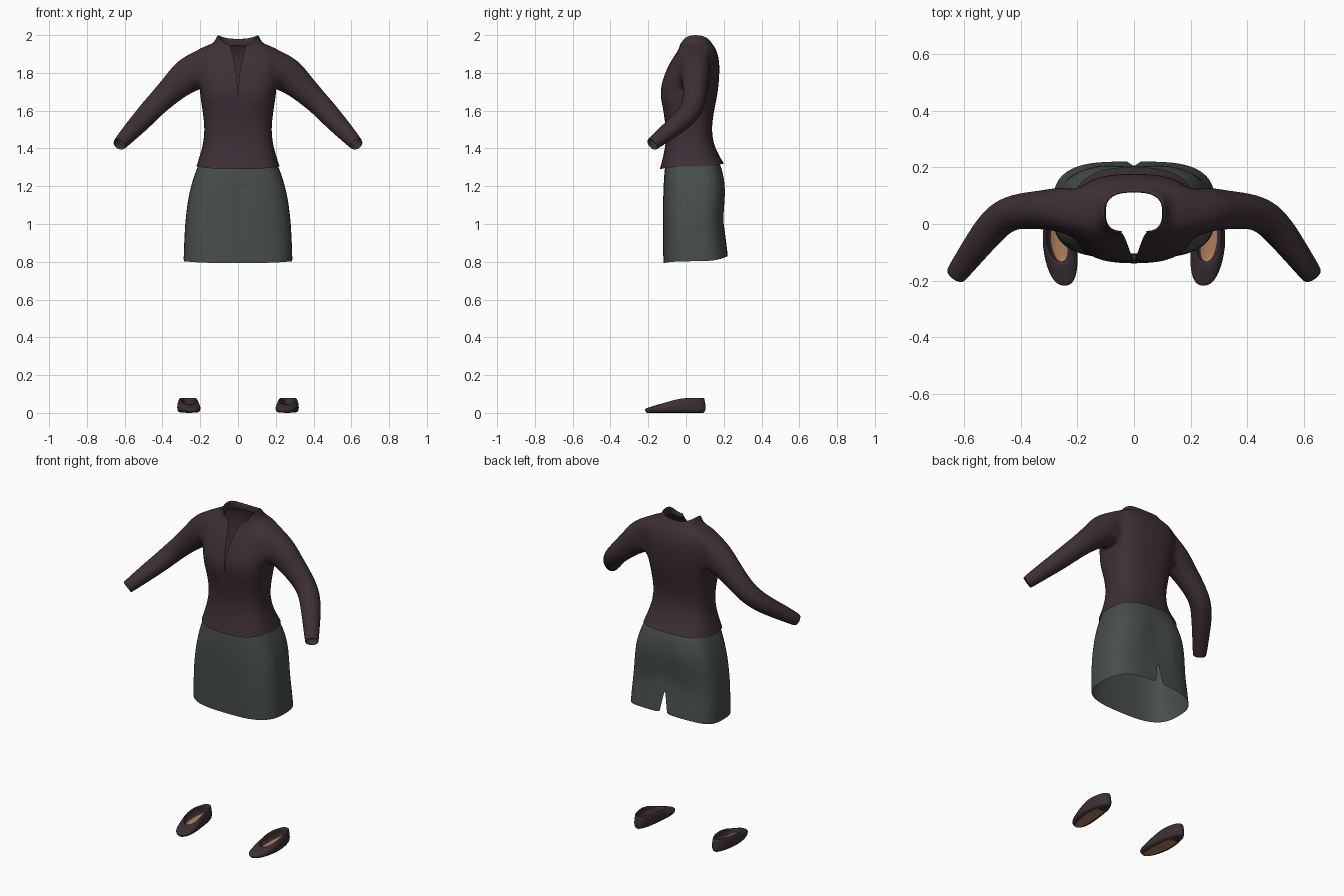
import bpy, bmesh, math
from mathutils import Vector

if "Cube" in bpy.data.objects:
    bpy.data.objects.remove(bpy.data.objects["Cube"])


def material(name, rgb):
    m = bpy.data.materials.new(name)
    m.diffuse_color = (*rgb, 1)
    m.use_nodes = True
    m.node_tree.nodes["Principled BSDF"].inputs["Base Color"].default_value = m.diffuse_color
    return m


PLUM = material("dark plum", (0.047, 0.029, 0.037))
GREEN = material("grey green", (0.064, 0.077, 0.066))
TAN = material("tan leather", (0.42, 0.21, 0.105))


def finish(bm, name, mats, levels, recalc=False):
    """Turn a right-hand half into a mirrored, smoothed object."""
    if recalc:
        bmesh.ops.recalc_face_normals(bm, faces=bm.faces[:])
    loose = [v for v in bm.verts if not v.link_faces]
    bmesh.ops.delete(bm, geom=loose, context='VERTS')
    for f in bm.faces:
        f.smooth = True
    me = bpy.data.meshes.new(name)
    bm.to_mesh(me)
    bm.free()
    for m in mats:
        me.materials.append(m)
    ob = bpy.data.objects.new(name, me)
    bpy.context.collection.objects.link(ob)
    mir = ob.modifiers.new("mirror", 'MIRROR')
    mir.merge_threshold = 0.001
    sub = ob.modifiers.new("smooth", 'SUBSURF')
    sub.levels = sub.render_levels = levels
    return ob


def half_grid(bm, rows, cols, e, gap_side):
    """Rows of half rings, front centre to back centre.
    Row: z front, z side, z back, half width, y front, y back, centre gap."""
    grid = []
    for zf, zs, zb, hw, yf, yb, gap in rows:
        ring = []
        for j in range(cols + 1):
            a = math.pi * j / cols
            s, c = math.sin(a), math.cos(a)
            if j in (0, cols):
                s = 0
            if abs(c) < 1e-6:
                c = 0
            g = gap if c * gap_side > 0 else 0
            x = g + (hw - g) * s ** e
            y = (yf + yb) / 2 - (yb - yf) / 2 * math.copysign(abs(c) ** e, c)
            z = zs + ((zf if c > 0 else zb) - zs) * c * c
            ring.append(bm.verts.new((x, y, z)))
        grid.append(ring)
    return grid


def skin(bm, grid, hole=lambda r, c: False):
    for r in range(len(grid) - 1):
        for c in range(len(grid[0]) - 1):
            if not hole(r, c):
                bm.faces.new((grid[r][c], grid[r][c + 1], grid[r + 1][c + 1], grid[r + 1][c]))


# Jacket: body, neck opening and collar
bm = bmesh.new()
rows = [
    (1.29, 1.305, 1.32, .222, -.140, .202, 0),
    (1.34, 1.35, 1.36, .207, -.126, .178, 0),
    (1.42, 1.42, 1.42, .186, -.108, .147, 0),
    (1.50, 1.50, 1.50, .177, -.106, .136, 0),
    (1.58, 1.58, 1.58, .186, -.118, .146, 0),
    (1.645, 1.645, 1.645, .196, -.137, .159, 0),
    (1.70, 1.70, 1.70, .205, -.144, .170, .002),
    (1.76, 1.77, 1.77, .216, -.132, .177, .004),
    (1.82, 1.84, 1.84, .222, -.104, .179, .012),
    (1.87, 1.923, 1.89, .212, -.074, .172, .022),
    (1.91, 1.945, 1.935, .170, -.048, .155, .032),
    (1.935, 1.957, 1.955, .125, -.034, .138, .040),
    (1.955, 2.008, 1.985, .108, -.032, .118, .044),
    (1.945, 1.995, 1.975, .100, -.027, .111, .044),
    (1.925, 1.955, 1.945, .100, -.025, .112, .040),
]
grid = half_grid(bm, rows, 12, .75, 1)
for r in (5, 6, 7):                                   # soft hollow at the front centre
    grid[r][0].co.y += .012
skin(bm, grid, lambda r, c: 6 <= r < 9 and 4 <= c < 8)

# Sleeve: grown from the armhole loop
loop = ([grid[6][c] for c in range(4, 9)] + [grid[7][8], grid[8][8]]
        + [grid[9][c] for c in range(8, 3, -1)] + [grid[8][4], grid[7][4]])
stations = [                                          # centre, radius up, radius back
    ((.255, .052, 1.795), .100, .082),
    ((.320, .050, 1.742), .080, .070),
    ((.400, .047, 1.665), .066, .065),
    ((.460, .030, 1.605), .061, .063),
    ((.510, -.020, 1.548), .055, .060),
    ((.570, -.100, 1.485), .047, .049),
    ((.632, -.185, 1.417), .036, .039),
    ((.627, -.178, 1.422), .031, .034),
    ((.610, -.155, 1.441), .031, .034),
]
n = len(loop)
pts = [Vector(s[0]) for s in stations]
for k, (c, ru, rb) in enumerate(stations):
    lo, hi = (max(k - 1, 0), k + 1) if k < 6 else (5, 6)
    d = (pts[hi] - pts[lo]).normalized()
    up = (Vector((0, 0, 1)) - d * d.z).normalized()
    back = up.cross(d)
    ring = []
    for i in range(n):
        a = -math.pi / 2 + (i - 2) * 2 * math.pi / n
        ring.append(bm.verts.new(pts[k] + back * (rb * math.cos(a)) + up * (ru * math.sin(a))))
    for i in range(n):
        j = (i + 1) % n
        bm.faces.new((loop[i], loop[j], ring[j], ring[i]))
    loop = ring
finish(bm, "jacket", [PLUM], 2)

# Skirt: open tube with a slit at the back
bm = bmesh.new()
rows = [
    (.793, .803, .830, .288, -.120, .221, .026),
    (.81, .82, .845, .289, -.121, .220, .024),
    (.90, .90, .91, .286, -.122, .212, .012),
    (.98, .98, .98, .282, -.122, .203, 0),
    (1.04, 1.04, 1.04, .277, -.122, .202, 0),
    (1.12, 1.12, 1.12, .267, -.122, .209, 0),
    (1.20, 1.20, 1.20, .251, -.120, .213, 0),
    (1.29, 1.29, 1.29, .221, -.114, .194, 0),
    (1.36, 1.36, 1.36, .190, -.104, .160, 0),
]
grid = half_grid(bm, rows, 16, .65, -1)
for r in (4, 5, 6):                                   # crease at the seat
    grid[r][16].co.y -= .012
skin(bm, grid)
finish(bm, "skirt", [GREEN], 2)

# Shoes: sole, upper with an opening, insole
bm = bmesh.new()
N = 24


def top_height(y):
    t = min(max((y + .22) / .23, 0), 1)
    return .034 + .049 * t * t * (3 - 2 * t)


def shoe_ring(cy, ry, width, z_of):
    ring = []
    for i in range(N):
        a = 2 * math.pi * i / N
        s, c = math.sin(a), math.cos(a)
        y = cy + ry * math.copysign(abs(c) ** .85, c)
        t = min(max((y + .08) / .18, 0), 1)
        w = width * (1 - .22 * t)
        x = .265 + .12 * min(0, y + .05) + w * math.copysign(abs(s) ** .8, s)
        ring.append(bm.verts.new((x, y, z_of(y))))
    return ring


def cap(ring, mat_of):
    for i in range(N // 2):
        quad = [ring[i], ring[i + 1], ring[(N - i - 1) % N], ring[(N - i) % N]]
        f = bm.faces.new(list(dict.fromkeys(quad)))
        f.material_index = mat_of(f.calc_center_median().y)


rings = [
    shoe_ring(-.057, .152, .050, lambda y: 0),
    shoe_ring(-.057, .160, .058, lambda y: .008),
    shoe_ring(-.057, .164, .062, lambda y: .028 if y > -.1 else .022),
    shoe_ring(-.055, .157, .060, lambda y: .7 * top_height(y)),
    shoe_ring(-.020, .117, .049, top_height),
    shoe_ring(-.020, .112, .045, lambda y: top_height(y) - .004),
    shoe_ring(-.022, .112, .047, lambda y: .020),
]
for lower, upper in zip(rings, rings[1:]):
    for i in range(N):
        j = (i + 1) % N
        bm.faces.new((lower[i], lower[j], upper[j], upper[i]))
cap(rings[0], lambda y: 1 if y < .02 else 0)
cap(rings[-1], lambda y: 1)
finish(bm, "shoes", [PLUM, TAN], 1, recalc=True)
